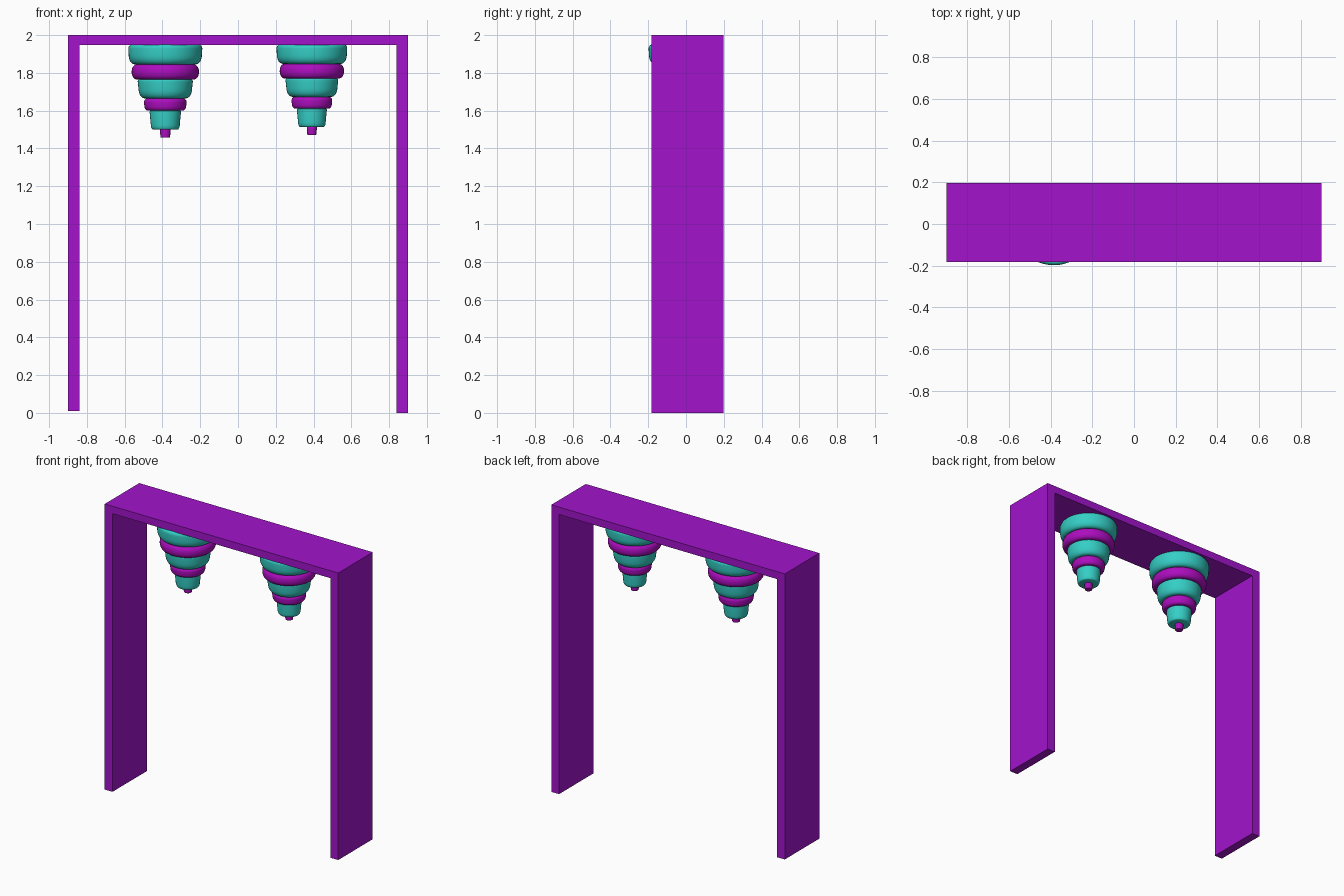
import bpy, bmesh, math

if "Cube" in bpy.data.objects:
    bpy.data.objects.remove(bpy.data.objects["Cube"])


def material(name, color):
    m = bpy.data.materials.new(name)
    m.diffuse_color = color
    m.use_nodes = True
    m.node_tree.nodes["Principled BSDF"].inputs["Base Color"].default_value = m.diffuse_color
    return m


FRAME = material("frame purple", (0.36, 0.007, 0.60, 1))
MAGENTA = material("tier magenta", (0.42, 0.004, 0.52, 1))
TEAL = material("tier teal", (0.035, 0.62, 0.56, 1))


def finish(bm, name, mat):
    bmesh.ops.recalc_face_normals(bm, faces=bm.faces)
    me = bpy.data.meshes.new(name)
    bm.to_mesh(me)
    bm.free()
    me.materials.append(mat)
    ob = bpy.data.objects.new(name, me)
    bpy.context.collection.objects.link(ob)
    return ob


# Square arch: one front outline pushed back in depth
def arch(name):
    bm = bmesh.new()
    pts = [(-.9, .01), (-.9, 2), (.9, 2), (.9, 0), (.84, 0), (.84, 1.948), (-.84, 1.948), (-.84, .01)]
    face = bm.faces.new([bm.verts.new((x, -.182, z)) for x, z in pts])
    ext = bmesh.ops.extrude_face_region(bm, geom=[face])["geom"]
    bmesh.ops.translate(bm, vec=(0, .38, 0), verts=[v for v in ext if isinstance(v, bmesh.types.BMVert)])
    bm.faces.ensure_lookup_table()
    finish(bm, name, FRAME)


# Round solid turned from a (radius, height) profile
def lathe(name, profile, mat, cx, cy, seg=48):
    bm = bmesh.new()
    rings = [[bm.verts.new((cx + r * math.cos(2 * math.pi * i / seg), cy + r * math.sin(2 * math.pi * i / seg), z))
              for i in range(seg)] for r, z in profile]
    for a, b in zip(rings, rings[1:]):
        for i in range(seg):
            j = (i + 1) % seg
            bm.faces.new((a[i], a[j], b[j], b[i]))
    bm.faces.new(rings[0])
    bm.faces.new(rings[-1])
    ob = finish(bm, name, mat)
    bpy.ops.object.select_all(action='DESELECT')
    ob.select_set(True)
    bpy.context.view_layer.objects.active = ob
    bpy.ops.object.shade_smooth_by_angle(angle=math.radians(40))


# Tier profile with elliptical corners at top and bottom
def tier_profile(rt, rb, zt, zb, in_top, h_top, in_bot, h_bot, n=6):
    pts = []
    for k in range(n + 1):
        a = math.pi / 2 * k / n
        pts.append((rt - in_top * (1 - math.sin(a)), zt - h_top * (1 - math.cos(a))))
    for k in range(n + 1):
        a = math.pi / 2 * k / n
        pts.append((rb - in_bot * (1 - math.cos(a)), zb + h_bot * (1 - math.sin(a))))
    return pts


# name, material, top radius, bottom radius, top z, bottom z, corner insets and heights
TIERS = [
    ("top_tier", TEAL, .196, .194, 1.95, 1.845, .018, .022, .032, .05),
    ("upper_ring", MAGENTA, .178, .178, 1.845, 1.765, .028, .036, .028, .036),
    ("middle_tier", TEAL, .146, .142, 1.765, 1.665, .006, .012, .032, .055),
    ("lower_ring", MAGENTA, .113, .111, 1.665, 1.60, .018, .022, .018, .028),
    ("bottom_tier", TEAL, .083, .077, 1.60, 1.50, .004, .008, .012, .03),
    ("tip", MAGENTA, .028, .026, 1.50, 1.457, .002, .004, .003, .008),
]


# Hanging stepped lamp, stacked from the beam downwards
def lamp(side, cx, cy, sr, sz):
    for name, mat, rt, rb, zt, zb, it, ht, ib, hb in TIERS:
        drop = lambda z: 1.95 - (1.95 - z) * sz
        prof = tier_profile(rt * sr, rb * sr, drop(zt), drop(zb), it * sr, ht * sz, ib * sr, hb * sz)
        lathe(side + "_" + name, prof, mat, cx, cy)


arch("arch_frame")
lamp("left", -.385, -.002, 1, 1)
lamp("right", .391, .005, .955, .97)
